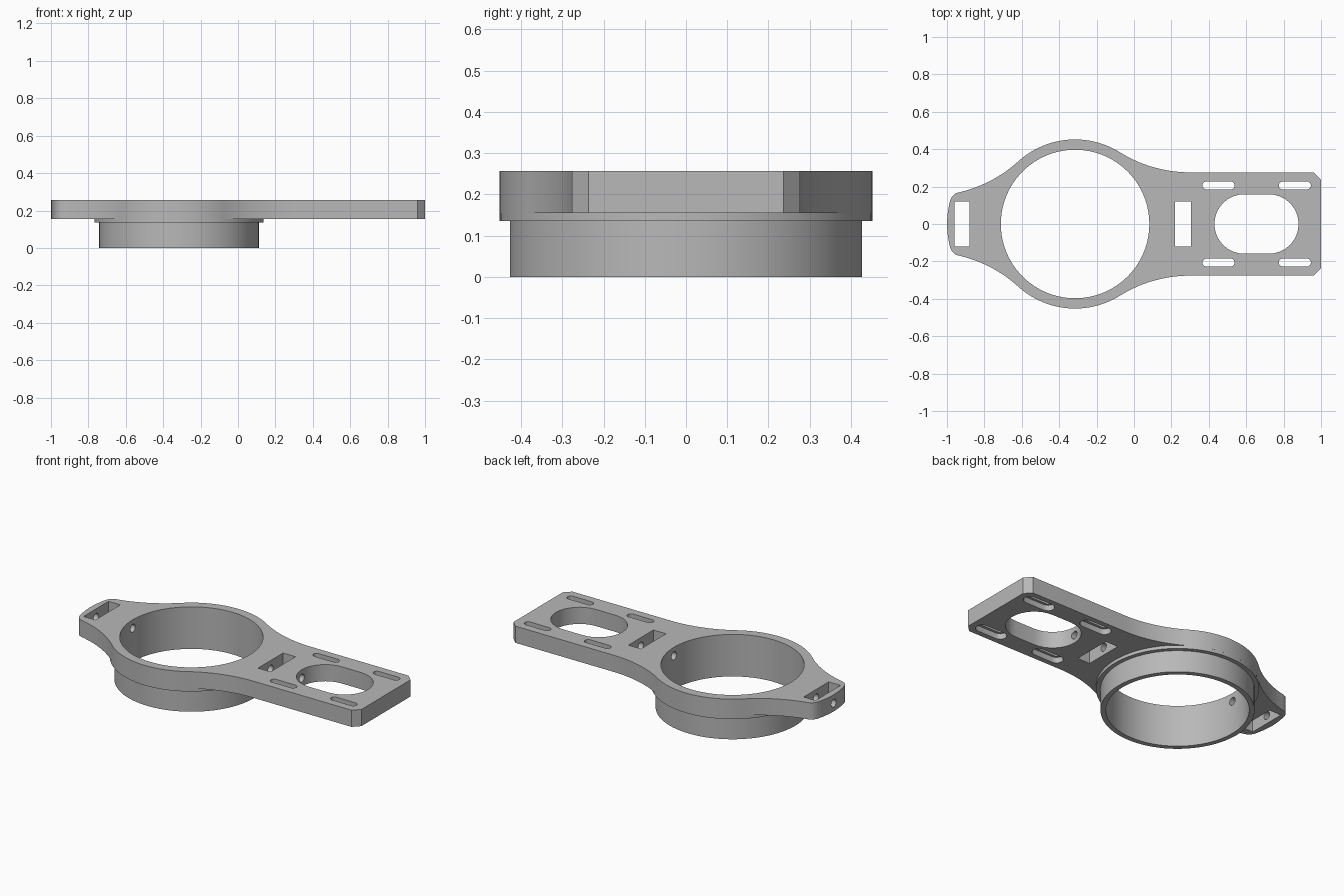
import bpy, bmesh, math

if "Cube" in bpy.data.objects:
    bpy.data.objects.remove(bpy.data.objects["Cube"])

CX, R_OUT, R_TUBE, R_BORE = -0.315, 0.452, 0.427, 0.397
Z_TUBE, Z_LOW, Z_TOP = 0.135, 0.155, 0.257

grey = bpy.data.materials.new("plain grey")
grey.diffuse_color = (0.48, 0.48, 0.48, 1)
grey.use_nodes = True
grey.node_tree.nodes["Principled BSDF"].inputs["Base Color"].default_value = grey.diffuse_color


def arc(cx, cy, r, a0, a1, n):
    return [(cx + r * math.cos(math.radians(a0 + (a1 - a0) * i / n)),
             cy + r * math.sin(math.radians(a0 + (a1 - a0) * i / n))) for i in range(n + 1)]


def stadium(cx, cy, length, width, n=16):
    r, h = width / 2, (length - width) / 2
    return arc(cx + h, cy, r, -90, 90, n) + arc(cx - h, cy, r, 90, 270, n)


def rect(x0, x1, y):
    return [(x0, -y), (x1, -y), (x1, y), (x0, y)]


def prisms(name, loops, z0, z1):
    """Extrude closed outlines upward into one object."""
    bm = bmesh.new()
    for pts in loops:
        f = bm.faces.new([bm.verts.new((x, y, z0)) for x, y in pts])
        new = bmesh.ops.extrude_face_region(bm, geom=[f])["geom"]
        bmesh.ops.translate(bm, vec=(0, 0, z1 - z0),
                            verts=[v for v in new if isinstance(v, bmesh.types.BMVert)])
    bmesh.ops.recalc_face_normals(bm, faces=bm.faces)
    return finish(bm, name)


def finish(bm, name):
    me = bpy.data.meshes.new(name)
    bm.to_mesh(me)
    bm.free()
    me.materials.append(grey)
    ob = bpy.data.objects.new(name, me)
    bpy.context.collection.objects.link(ob)
    return ob


def activate(ob):
    bpy.ops.object.select_all(action='DESELECT')
    ob.select_set(True)
    bpy.context.view_layer.objects.active = ob


def cut(ob, cutter):
    activate(ob)
    m = ob.modifiers.new("cut", 'BOOLEAN')
    m.operation, m.solver, m.object = 'DIFFERENCE', 'EXACT', cutter
    bpy.ops.object.modifier_apply(modifier=m.name)
    bpy.data.objects.remove(cutter)


# Half outline of the plate: chamfered end, neck fillet, ring, tail fillet, tip
W, NECK = 0.276, 0.30
dx = NECK - CX
rf = (dx**2 + W**2 - R_OUT**2) / (2 * (R_OUT - W))        # fillet tangent to arm and ring
a = math.degrees(math.atan2(W + rf, dx))
ex, ey = -0.945 - CX, 0.167                               # where the tail fillet ends
d, e = R_OUT + rf, math.hypot(ex, ey)
b = math.degrees(math.atan2(ey, ex) - math.acos((e*e + d*d - rf*rf) / (2 * d * e)))
tx, ty = CX + d * math.cos(math.radians(b)), d * math.sin(math.radians(b))
end = math.degrees(math.atan2(ey - ty, CX + ex - tx))
half = [(1, 0.237), (0.961, W)]
half += arc(NECK, W + rf, rf, -90, a - 180, 20)
half += arc(CX, 0, R_OUT, a, b, 40)[1:]
half += arc(tx, ty, rf, b - 180, end, 20)[1:]
half += [(-0.96, 0.16), (-0.973, 0.147), (-0.982, 0.13), (-0.99, 0.095), (-0.997, 0.05)]
outline = half + [(-1, 0)] + [(x, -y) for x, y in reversed(half)]
plate = prisms("mounting_plate", [outline], Z_LOW, Z_TOP)

# Main bore, rectangular windows, oval window and four narrow slots
slots = [(x, y) for x in (0.452, 0.86) for y in (-0.206, 0.206)]
holes = [arc(CX, 0, R_BORE, 0, 360, 96)[:-1], rect(-0.96, -0.88, 0.121), rect(0.22, 0.305, 0.121),
         stadium(0.655, 0, 0.45, 0.318)]
holes += [stadium(x, y, 0.172, 0.043, 8) for x, y in slots]
cut(plate, prisms("hole_cutter", holes, 0.05, 0.4))

# Wider recesses around the slots on the underside
cut(plate, prisms("recess_cutter", [stadium(x, y, 0.205, 0.075, 8) for x, y in slots], 0.1, 0.19))

# Lengthwise cross bore from the tip to the oval window
bore = prisms("bore_cutter", [arc(0, 0, 0.024, 0, 360, 24)[:-1]], -1.1, 0.55)
bore.rotation_euler = (0, math.pi / 2, 0)
bore.location = (0, 0, 0.205)
bpy.context.view_layer.update()
cut(plate, bore)

# Lower collar: flange and tube turned around the bore axis
profile = [(R_OUT, Z_LOW), (R_OUT, Z_TUBE), (R_TUBE, Z_TUBE), (R_TUBE, 0), (R_BORE, 0), (R_BORE, Z_LOW)]
bm = bmesh.new()
vs = [bm.verts.new((CX + r, 0, z)) for r, z in profile]
es = [bm.edges.new(p) for p in zip(vs, vs[1:])]
bmesh.ops.spin(bm, geom=vs + es, cent=(CX, 0, 0), axis=(0, 0, 1), angle=math.tau, steps=96)
bmesh.ops.remove_doubles(bm, verts=bm.verts, dist=1e-4)
bmesh.ops.recalc_face_normals(bm, faces=bm.faces)
# Outer wall must face away from the axis
w = max(bm.faces, key=lambda f: math.hypot(f.calc_center_median().x - CX, f.calc_center_median().y))
c = w.calc_center_median()
if w.normal.x * (c.x - CX) + w.normal.y * c.y < 0:
    bmesh.ops.reverse_faces(bm, faces=bm.faces)
collar = finish(bm, "lower_collar")

for ob in (plate, collar):
    activate(ob)
    bpy.ops.object.shade_smooth_by_angle(angle=math.radians(30))
